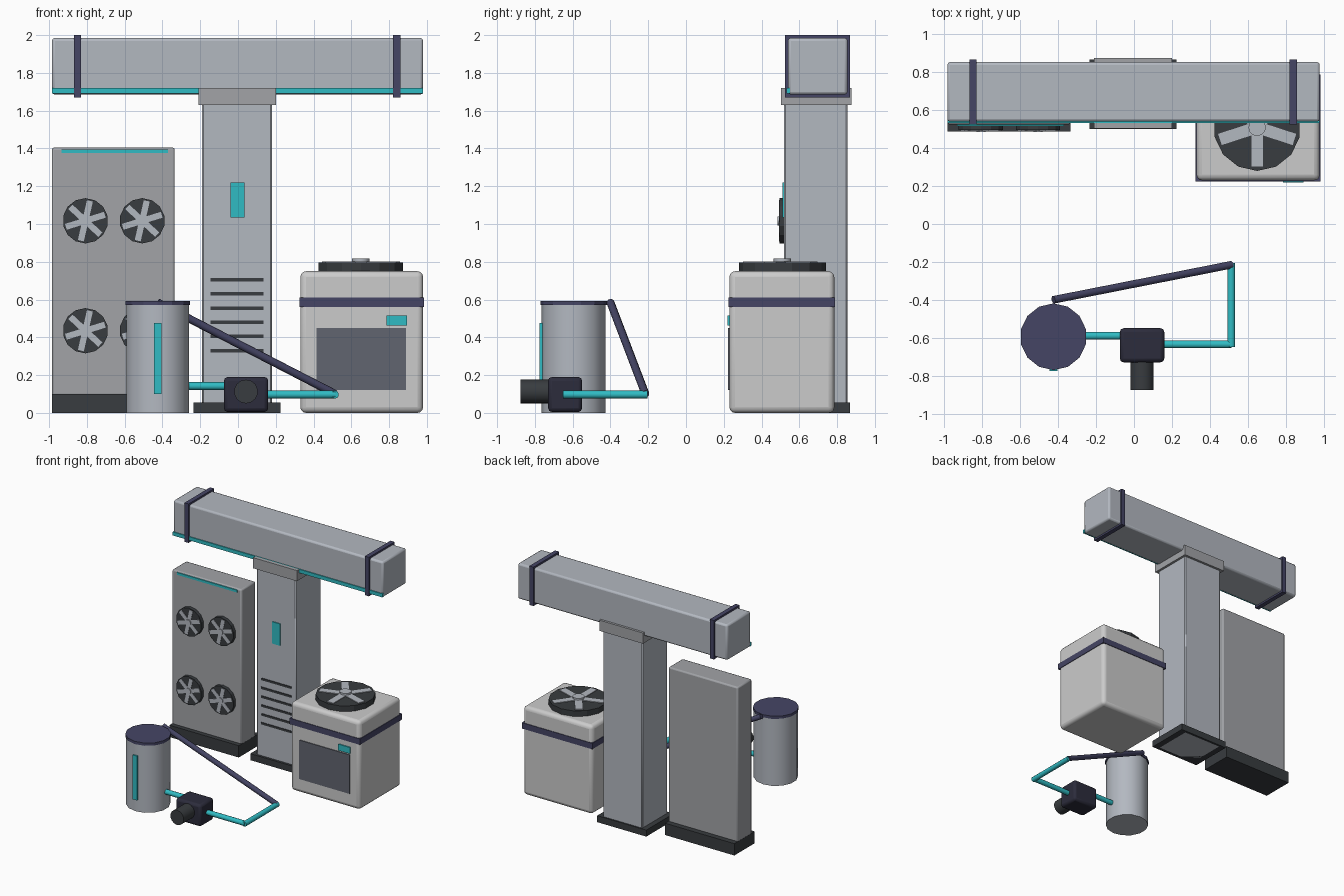
import bpy, math
from mathutils import Vector

if "Cube" in bpy.data.objects:
    bpy.data.objects.remove(bpy.data.objects["Cube"])


def material(name, r, g, b):
    m = bpy.data.materials.new(name)
    m.diffuse_color = (r, g, b, 1)
    m.use_nodes = True
    m.node_tree.nodes["Principled BSDF"].inputs["Base Color"].default_value = m.diffuse_color
    return m


STEEL = material("steel", 0.45, 0.48, 0.53)
CABINET = material("cabinet_grey", 0.36, 0.37, 0.39)
WHITE = material("off_white", 0.75, 0.75, 0.75)
NAVY = material("navy", 0.06, 0.06, 0.13)
INK = material("ink", 0.025, 0.025, 0.045)
DARK = material("dark", 0.04, 0.045, 0.05)
GLASS = material("glass", 0.12, 0.13, 0.16)
CYAN = material("cyan", 0.03, 0.5, 0.55)


def box(name, x, y, z, mat, bevel=0.0, segments=2):
    """Box from (min, max) ranges."""
    bpy.ops.mesh.primitive_cube_add(size=1, location=[(a + b) / 2 for a, b in (x, y, z)])
    o = bpy.context.object
    o.name = name
    o.scale = [b - a for a, b in (x, y, z)]
    bpy.ops.object.transform_apply(location=False, rotation=False)
    o.data.materials.append(mat)
    if bevel:
        m = o.modifiers.new("bevel", 'BEVEL')
        m.width, m.segments = bevel, segments
        bpy.ops.object.shade_smooth_by_angle(angle=math.radians(35))
    return o


def rod(name, a, b, r, mat, sides=14, smooth=True):
    """Cylinder between two points."""
    a, b = Vector(a), Vector(b)
    d = b - a
    bpy.ops.mesh.primitive_cylinder_add(vertices=sides, radius=r, depth=d.length, location=(a + b) / 2)
    o = bpy.context.object
    o.name = name
    o.rotation_euler = d.to_track_quat('Z', 'Y').to_euler()
    o.data.materials.append(mat)
    if smooth:
        bpy.ops.object.shade_smooth_by_angle(angle=math.radians(40))
    return o


def fan(name, centre, r, depth, blades, phase, upright):
    """Dark disc with pitched blades and a hub; faces -y when upright, else +z."""
    c = Vector(centre)
    n = Vector((0, -1, 0)) if upright else Vector((0, 0, 1))
    v = Vector((0, 0, 1)) if upright else Vector((0, 1, 0))
    rod(name + "_disc", c, c + n * depth, r, DARK, 14, False)
    rod(name + "_hub", c + n * depth * 0.5, c + n * (depth + r * 0.09), r * 0.2, STEEL, 12)
    for i in range(blades):
        a = phase + i * math.tau / blades
        d = Vector((1, 0, 0)) * math.cos(a) + v * math.sin(a)
        t = n.cross(d)
        bpy.ops.mesh.primitive_cube_add(size=1, location=c + n * depth + d * r * 0.5)
        o = bpy.context.object
        o.name = f"{name}_blade_{i + 1}"
        o.scale = (r * 0.8, r * 0.27, r * 0.05)
        rot = d.to_track_quat('X', 'Z').to_matrix()
        rot.col[0], rot.col[1], rot.col[2] = d, t, n
        o.rotation_euler = rot.to_euler()
        o.data.materials.append(STEEL)


# overhead duct with straps and light strip
box("duct", (-0.985, 0.98), (0.54, 0.855), (1.685, 1.985), STEEL, 0.015)
box("duct_light_strip", (-0.985, 0.98), (0.532, 0.55), (1.69, 1.72), CYAN)
for i, x in enumerate((-0.85, 0.84)):
    box(f"duct_strap_{i + 1}", (x - 0.019, x + 0.019), (0.525, 0.868), (1.67, 2.0), NAVY)

# central column
box("column", (-0.19, 0.18), (0.52, 0.855), (0, 1.7), STEEL, 0.008, 1)
box("column_collar", (-0.21, 0.2), (0.503, 0.875), (1.63, 1.72), CABINET)
box("column_base", (-0.235, 0.225), (0.5, 0.867), (0, 0.055), DARK)
box("column_display", (-0.04, 0.035), (0.512, 0.53), (1.035, 1.22), CYAN)
for i in range(6):
    z = 0.33 + i * 0.075
    box(f"column_vent_{i + 1}", (-0.145, 0.135), (0.515, 0.53), (z - 0.009, z + 0.009), DARK)

# tall cabinet with four fans
box("cabinet", (-0.985, -0.335), (0.525, 0.715), (0.09, 1.405), CABINET, 0.012)
box("cabinet_base", (-0.985, -0.335), (0.488, 0.76), (0, 0.1), DARK)
box("cabinet_light_strip", (-0.935, -0.37), (0.518, 0.53), (1.375, 1.395), CYAN)
for i, x in enumerate((-0.808, -0.507)):
    for j, z in enumerate((0.435, 1.017)):
        fan(f"cabinet_fan_{i * 2 + j + 1}", (x, 0.525, z), 0.12, 0.03, 6, 0.3, True)

# square cooling unit with top fan
box("cooler", (0.33, 0.98), (0.23, 0.785), (0, 0.75), WHITE, 0.03, 3)
box("cooler_band", (0.325, 0.985), (0.225, 0.79), (0.56, 0.61), NAVY)
box("cooler_window", (0.415, 0.89), (0.223, 0.25), (0.12, 0.45), GLASS)
box("cooler_display", (0.785, 0.895), (0.22, 0.25), (0.462, 0.515), CYAN)
fan("cooler_fan", (0.65, 0.51, 0.74), 0.23, 0.057, 5, math.radians(54), False)

# tank
rod("tank", (-0.425, -0.595, 0), (-0.425, -0.595, 0.58), 0.17, STEEL, 14)
rod("tank_lid", (-0.425, -0.595, 0.57), (-0.425, -0.595, 0.593), 0.176, NAVY, 14, False)
box("tank_gauge", (-0.445, -0.405), (-0.775, -0.75), (0.1, 0.475), CYAN)

# pump with motor
box("pump", (-0.075, 0.16), (-0.73, -0.55), (0.005, 0.19), INK, 0.02)
rod("pump_motor", (0.042, -0.875, 0.113), (0.042, -0.7, 0.113), 0.063, DARK, 14)

# pipe loop
rod("tank_pipe", (-0.28, -0.59, 0.142), (-0.05, -0.59, 0.142), 0.021, CYAN, 10)
rod("outlet_pipe", (0.13, -0.635, 0.097), (0.515, -0.635, 0.097), 0.021, CYAN, 10)
rod("side_pipe", (0.513, -0.65, 0.097), (0.513, -0.205, 0.097), 0.021, CYAN, 10)
rod("return_pipe", (0.515, -0.215, 0.1), (-0.425, -0.4, 0.585), 0.021, NAVY, 10)
